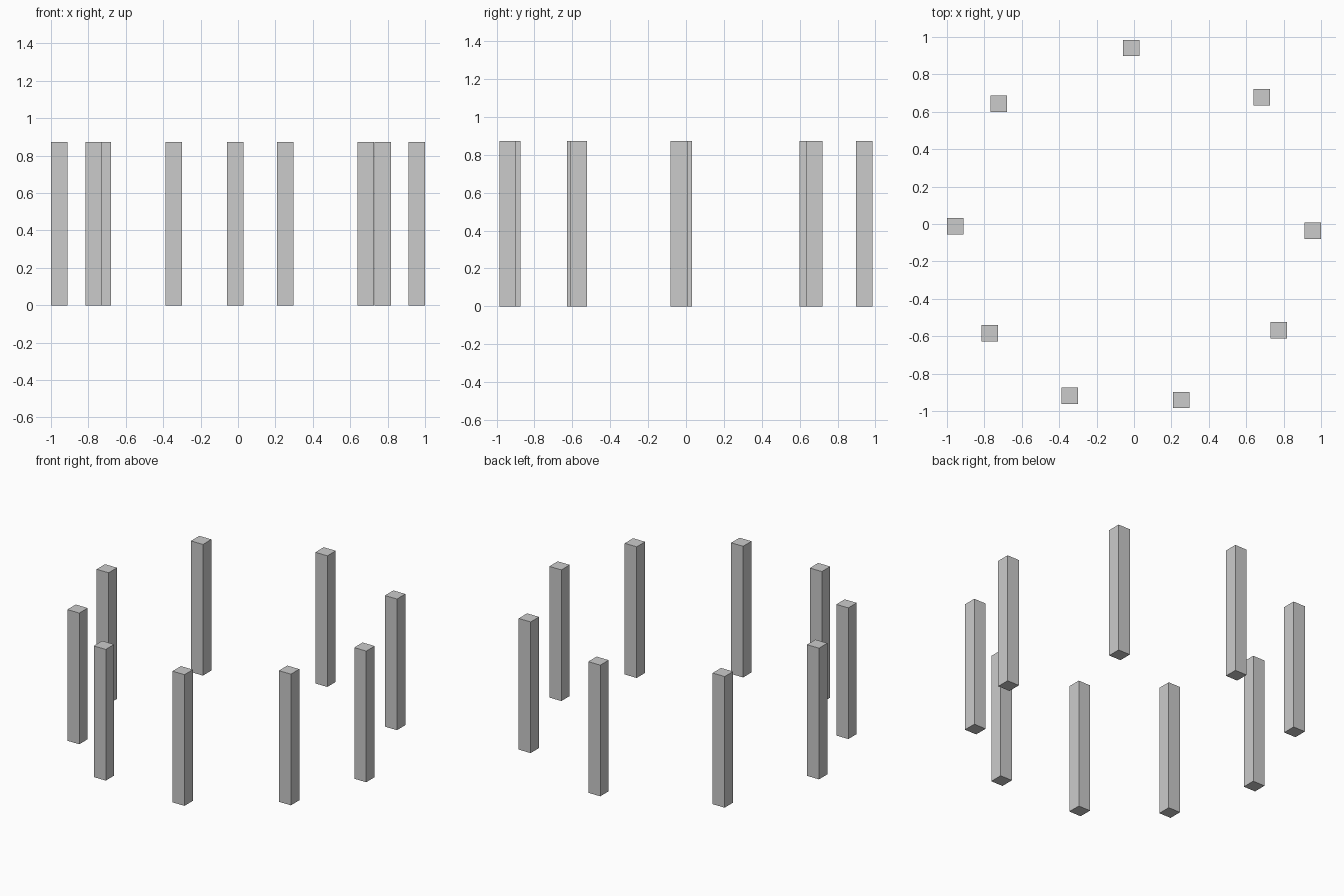
import bpy

if "Cube" in bpy.data.objects:
    bpy.data.objects.remove(bpy.data.objects["Cube"])

WIDTH = 0.088
HEIGHT = 0.872

# Post centres, clockwise from the back, in an uneven ring
CENTRES = [
    (-0.015, 0.941), (0.682, 0.677), (0.956, -0.037),
    (0.773, -0.567), (0.252, -0.941), (-0.343, -0.918),
    (-0.771, -0.585), (-0.956, -0.013), (-0.722, 0.644),
]


def add_post(name, x, y):
    bpy.ops.mesh.primitive_cube_add(size=1, location=(x, y, HEIGHT / 2))
    post = bpy.context.object
    post.name = name
    post.scale = (WIDTH, WIDTH, HEIGHT)
    bpy.ops.object.transform_apply(location=False, rotation=False, scale=True)


# Ring of square posts
for i, (x, y) in enumerate(CENTRES, 1):
    add_post(f"post_{i}", x, y)
